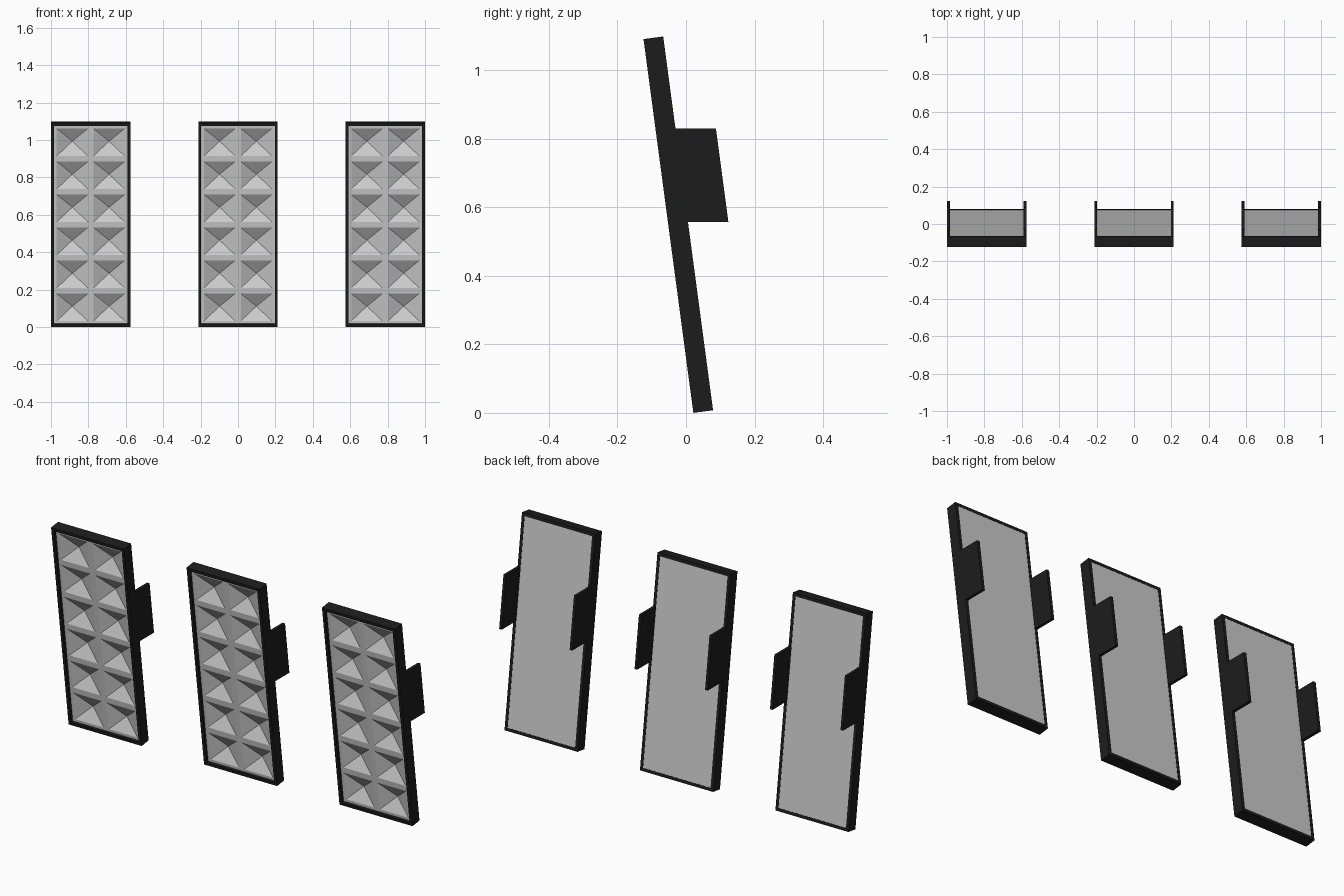
import bpy, bmesh, math
from mathutils import Matrix, Vector

if "Cube" in bpy.data.objects:
    bpy.data.objects.remove(bpy.data.objects["Cube"])

W, H, T = 0.425, 1.10, 0.058      # panel width, height, thickness
RIM = 0.016                       # frame wall width
RECESS, PIT = 0.014, 0.040        # face set-back and pit depth
TILT = math.radians(7.6)
Y0 = 0.0215                       # bottom front edge
LEAN = Matrix.Translation((0, Y0, 0)) @ Matrix.Rotation(TILT, 4, 'X')

black = bpy.data.materials.new("black_frame")
black.diffuse_color = (0.012, 0.012, 0.012, 1)
black.use_nodes = True
black.node_tree.nodes["Principled BSDF"].inputs["Base Color"].default_value = black.diffuse_color


def add_object(name, bm, x, mat=None, lean=True):
    if lean:
        bm.transform(LEAN)
    mesh = bpy.data.meshes.new(name)
    bm.to_mesh(mesh)
    bm.free()
    if mat:
        mesh.materials.append(mat)
    ob = bpy.data.objects.new(name, mesh)
    ob.location.x = x
    bpy.context.collection.objects.link(ob)
    return ob


def extrude(bm, faces, vec):
    res = bmesh.ops.extrude_face_region(bm, geom=faces)
    bmesh.ops.translate(bm, vec=vec,
                        verts=[v for v in res['geom'] if isinstance(v, bmesh.types.BMVert)])


def frame(x):
    # rectangular ring extruded through the panel thickness
    bm = bmesh.new()
    loops = []
    for m in (0, RIM):
        a = W / 2 - m
        loops.append([bm.verts.new((px, 0, pz)) for px, pz in
                      ((-a, m), (a, m), (a, H - m), (-a, H - m))])
    out, inn = loops
    ring = [bm.faces.new((out[i], out[(i + 1) % 4], inn[(i + 1) % 4], inn[i]))
            for i in range(4)]
    res = bmesh.ops.extrude_face_region(bm, geom=ring, use_keep_orig=True)
    bmesh.ops.translate(bm, vec=(0, T, 0),
                        verts=[v for v in res['geom'] if isinstance(v, bmesh.types.BMVert)])
    bmesh.ops.recalc_face_normals(bm, faces=bm.faces)
    add_object("frame", bm, x, black)


def pitted_face(x):
    # 2 x 6 cells, each inset and poked inwards to a pyramid-shaped pit
    bm = bmesh.new()
    w, h = W - 2 * RIM, H - 2 * RIM
    cols, rows = 2, 6
    grid = [[bm.verts.new((-w / 2 + w * i / cols, RECESS, RIM + h * j / rows))
             for i in range(cols + 1)] for j in range(rows + 1)]
    cells = [bm.faces.new((grid[j][i], grid[j][i + 1], grid[j + 1][i + 1], grid[j + 1][i]))
             for j in range(rows) for i in range(cols)]
    bm.normal_update()
    bmesh.ops.inset_individual(bm, faces=cells, thickness=0.021)
    tips = bmesh.ops.poke(bm, faces=cells)['verts']
    bmesh.ops.translate(bm, verts=tips, vec=(0, PIT, 0))
    add_object("pitted_face", bm, x)


def back_panel(x):
    bm = bmesh.new()
    a, y = W / 2 - RIM, T - 0.001
    face = bm.faces.new([bm.verts.new(p) for p in
                         ((a, y, RIM), (-a, y, RIM), (-a, y, H - RIM), (a, y, H - RIM))])
    bm.normal_update()
    add_object("back_panel", bm, x)


def bracket(x, side):
    # side plate with level ends, running parallel to the leaning back
    bm = bmesh.new()

    def back_y(z):
        return Y0 + T / math.cos(TILT) - z * math.tan(TILT)
    z0, z1, d = 0.557, 0.83, 0.118
    xo = side * W / 2
    f = bm.faces.new([bm.verts.new((xo, y, z)) for y, z in
                      ((back_y(z0), z0), (back_y(z0) + d, z0),
                       (back_y(z1) + d, z1), (back_y(z1), z1))])
    res = bmesh.ops.extrude_face_region(bm, geom=[f], use_keep_orig=True)
    bmesh.ops.translate(bm, vec=(-side * 0.015, 0, 0),
                        verts=[v for v in res['geom'] if isinstance(v, bmesh.types.BMVert)])
    bmesh.ops.recalc_face_normals(bm, faces=bm.faces)
    add_object("side_bracket", bm, x, black, lean=False)


# three identical panels in a row
for cx in (-0.7875, 0, 0.7875):
    frame(cx)
    pitted_face(cx)
    back_panel(cx)
    for s in (-1, 1):
        bracket(cx, s)
